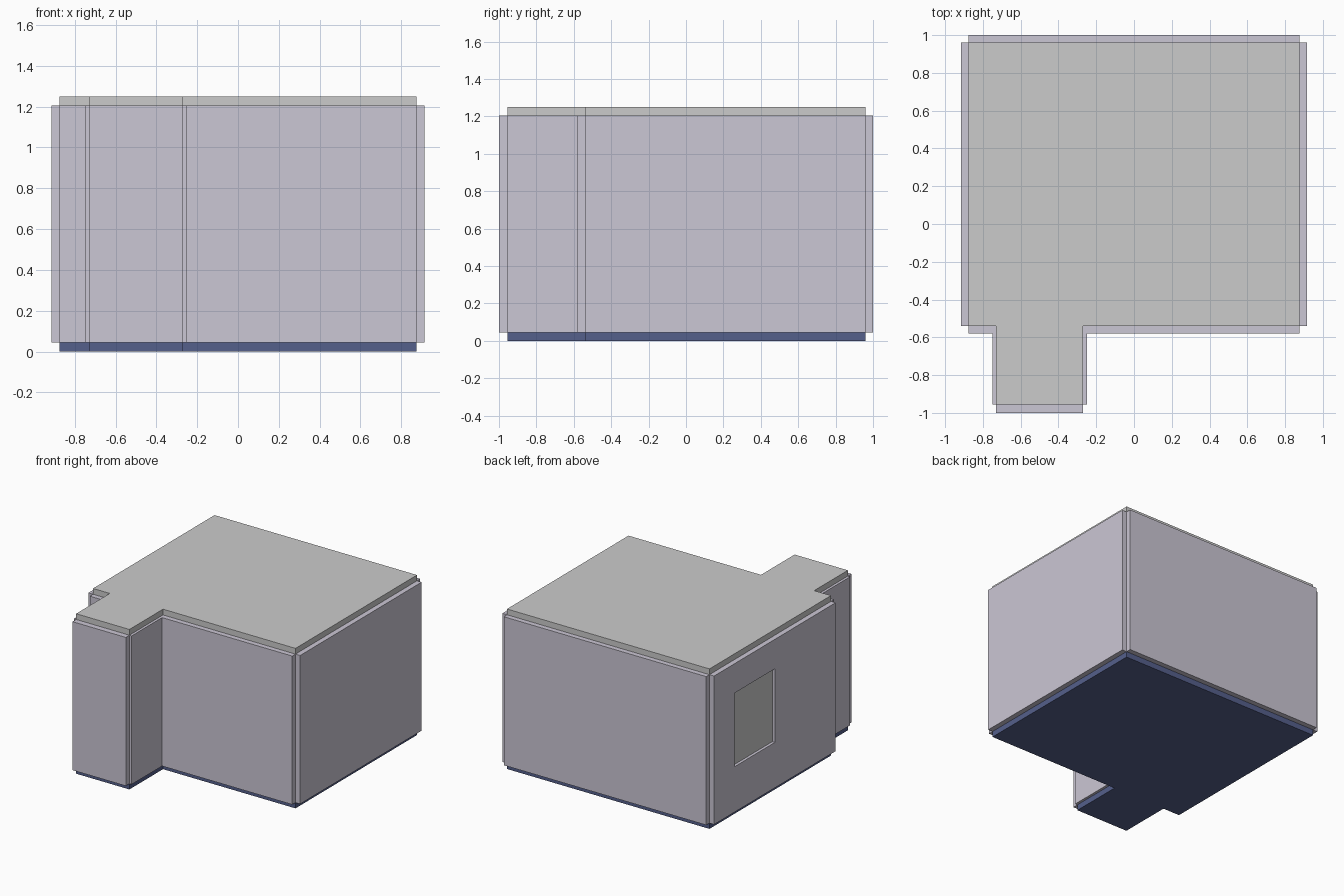
import bpy, bmesh

if "Cube" in bpy.data.objects:
    bpy.data.objects.remove(bpy.data.objects["Cube"])

X, Y0, Y1 = 0.875, -0.54, 0.96        # main room inner extents
HX0, HX1, HY = -0.73, -0.27, -0.955   # entry hall inner extents
T, TH = 0.04, 0.02                    # wall and hall side wall thickness
Z0, Z1, ZTOP = 0.045, 1.205, 1.25     # wall bottom, wall top, ceiling top


def material(name, rgb):
    m = bpy.data.materials.new(name)
    m.diffuse_color = (*rgb, 1)
    m.use_nodes = True
    m.node_tree.nodes["Principled BSDF"].inputs["Base Color"].default_value = m.diffuse_color
    return m


wall_mat = material("lavender_paint", (0.60, 0.57, 0.66))
floor_mat = material("navy_floor", (0.09, 0.115, 0.26))


def prism(name, outline, z0, z1, mat=None):
    """Extrude a counter-clockwise outline from z0 up to z1."""
    bm = bmesh.new()
    face = bm.faces.new([bm.verts.new((x, y, z0)) for x, y in outline])
    top = bmesh.ops.extrude_face_region(bm, geom=[face])["geom"]
    bmesh.ops.translate(bm, vec=(0, 0, z1 - z0),
                        verts=[v for v in top if isinstance(v, bmesh.types.BMVert)])
    bmesh.ops.recalc_face_normals(bm, faces=bm.faces)
    mesh = bpy.data.meshes.new(name)
    bm.to_mesh(mesh)
    bm.free()
    obj = bpy.data.objects.new(name, mesh)
    bpy.context.collection.objects.link(obj)
    if mat:
        mesh.materials.append(mat)
    return obj


def box(name, x0, x1, y0, y1, z0=Z0, z1=Z1, mat=None):
    return prism(name, [(x0, y0), (x1, y0), (x1, y1), (x0, y1)], z0, z1, mat)


# Floor and ceiling slabs share the room-plus-hall footprint
footprint = [(-X, Y0), (HX0, Y0), (HX0, HY), (HX1, HY),
             (HX1, Y0), (X, Y0), (X, Y1), (-X, Y1)]
prism("floor", footprint, 0, Z0, floor_mat)
prism("ceiling", footprint, Z1, ZTOP)

# Wall panels around the outside of the footprint
walls = {
    "back_wall": (-X, X, Y1, Y1 + T),
    "right_wall": (X, X + T, Y0, Y1),
    "left_wall": (-X - T, -X, Y0, Y1),
    "front_wall_left": (-X, HX0 - TH, Y0 - T, Y0),
    "front_wall_right": (HX1 + TH, X, Y0 - T, Y0),
    "hall_wall_left": (HX0 - TH, HX0, HY, Y0),
    "hall_wall_right": (HX1, HX1 + TH, HY, Y0),
    "hall_end_wall": (HX0, HX1, HY - 0.045, HY),
}
parts = {n: box(n, *e, mat=wall_mat) for n, e in walls.items()}

# Window opening in the left wall
win = dict(y0=0.21, y1=0.71, z0=0.40, z1=0.975)
cutter = box("window_cutter", -X - 3 * T, -X + 2 * T, **win)
cutter.hide_render = True
cutter.display_type = 'WIRE'
cut = parts["left_wall"].modifiers.new("window_opening", 'BOOLEAN')
cut.operation = 'DIFFERENCE'
cut.solver = 'EXACT'
cut.object = cutter

# Recessed window pane
box("window_pane", -X - 0.018, -X - 0.008, **win)
